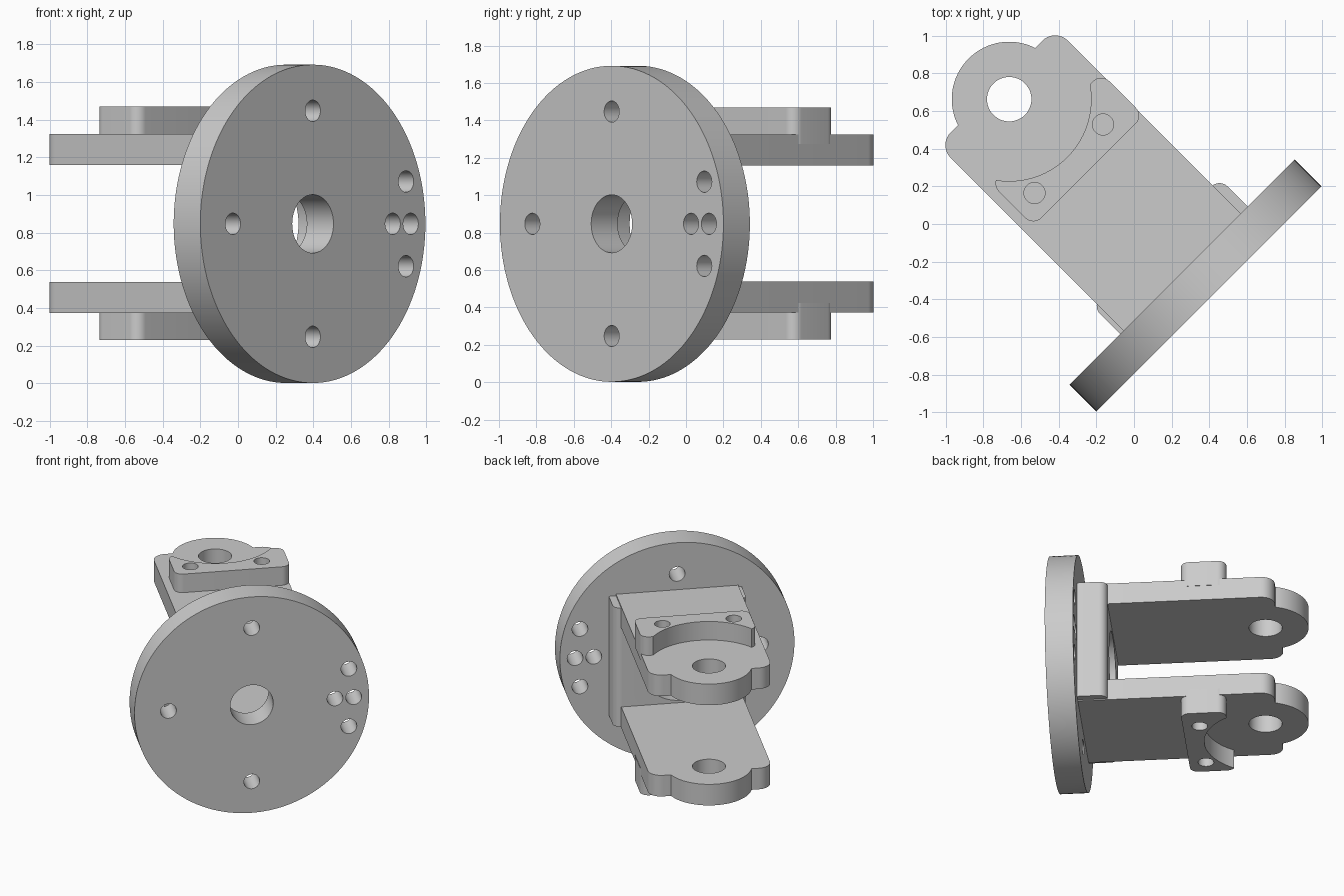
import bpy, bmesh
from math import cos, sin, acos, pi, radians
from mathutils import Matrix, Vector

default = bpy.data.objects.get("Cube")
if default:
    bpy.data.objects.remove(default, do_unlink=True)

TURN = Matrix.Rotation(radians(-45), 4, 'Z')   # bracket axis runs diagonally
MID = 0.847                                    # height of the flange centre

metal = bpy.data.materials.new("grey_metal")
metal.use_nodes = True
GREY = (0.6, 0.6, 0.6, 1)
metal.diffuse_color = GREY
metal.node_tree.nodes["Principled BSDF"].inputs["Base Color"].default_value = GREY


def arc(cx, cy, r, a0, a1, n=10):
    return [(cx + r * cos(a0 + (a1 - a0) * i / n), cy + r * sin(a0 + (a1 - a0) * i / n))
            for i in range(n + 1)]


def rounded_rect(x0, x1, y0, y1, r):
    corners = [(x1 - r, y1 - r), (x0 + r, y1 - r), (x0 + r, y0 + r), (x1 - r, y0 + r)]
    return [p for i, (x, y) in enumerate(corners) for p in arc(x, y, r, i * pi / 2, (i + 1) * pi / 2)]


def prism(name, outline, z0, z1):
    """Extrude a counter-clockwise outline between two heights."""
    bm = bmesh.new()
    face = bm.faces.new([bm.verts.new((x, y, z0)) for x, y in outline])
    top = bmesh.ops.extrude_face_region(bm, geom=[face])["geom"]
    bmesh.ops.translate(bm, vec=(0, 0, z1 - z0),
                        verts=[g for g in top if isinstance(g, bmesh.types.BMVert)])
    bmesh.ops.recalc_face_normals(bm, faces=bm.faces)
    return finish(name, bm)


def cylinder(name, r, depth, centre, along_x=False, segments=48):
    bm = bmesh.new()
    spin = Matrix.Rotation(pi / 2, 4, 'Y') if along_x else Matrix()
    bmesh.ops.create_cone(bm, cap_ends=True, segments=segments, radius1=r, radius2=r,
                          depth=depth, matrix=Matrix.Translation(Vector(centre)) @ spin)
    return finish(name, bm)


def finish(name, bm):
    mesh = bpy.data.meshes.new(name)
    bm.transform(TURN)
    bm.to_mesh(mesh)
    bm.free()
    mesh.materials.append(metal)
    ob = bpy.data.objects.new(name, mesh)
    bpy.context.collection.objects.link(ob)
    return ob


def activate(ob):
    bpy.ops.object.select_all(action='DESELECT')
    ob.select_set(True)
    bpy.context.view_layer.objects.active = ob


def cut(ob, cutters):
    activate(ob)
    for c in cutters:
        c.hide_render = True
        mod = ob.modifiers.new("cut", 'BOOLEAN')
        mod.operation, mod.solver, mod.object = 'DIFFERENCE', 'EXACT', c
        bpy.ops.object.modifier_apply(modifier=mod.name)
        bpy.data.objects.remove(c, do_unlink=True)
    bpy.ops.object.shade_smooth_by_angle(angle=radians(30))


# Round mounting flange with centre bore and bolt holes
flange = cylinder("flange", 0.845, 0.2, (0.462, 0, MID), True, 128)
bolts = [(0, 0.6), (0, -0.6), (-0.6, 0), (0.6, 0), (0.735, 0), (0.7, 0.225), (0.7, -0.225)]
cut(flange, [cylinder("bore_cutter", 0.155, 0.6, (0.46, 0, MID), True)] +
    [cylinder("bolt_cutter", 0.057, 0.6, (0.46, y, MID + z), True, 32) for y, z in bolts])

# Web plate behind the flange, rounded on its free edges, with a wide bore
R = 0.06
web_outline = ([(0.362, -0.465), (0.362, 0.492)] + arc(0.15 + R, 0.492 - R, R, pi / 2, pi)
               + arc(0.15 + R, R - 0.465, R, pi, 1.5 * pi))
web = prism("web_plate", web_outline, MID - 0.465, MID + 0.465)
cut(web, [cylinder("web_bore_cutter", 0.29, 1, (0.2, 0.014, MID), True, 64)])

# Fork arms with eared, rounded lug ends, and a bolt pad on each outer face
PIN, LUG, EAR = -0.937, 0.305, 0.095
meet = acos(-EAR / LUG)
arm_outline = ([(0.37, -0.44), (0.37, 0.44)] + arc(PIN, 0.44 - EAR, EAR, pi / 2, pi)
               + arc(PIN, 0, LUG, meet, 2 * pi - meet, 40)
               + arc(PIN, EAR - 0.44, EAR, pi, 1.5 * pi))
pad_outline = rounded_rect(-0.69, -0.37, -0.385, 0.443, 0.06)

for label, s in (("upper", 1), ("lower", -1)):
    def level(offset):
        return MID + 0.002 + s * offset
    arm = prism(label + "_arm", arm_outline, level(0.31), level(0.475))
    cut(arm, [cylinder("pin_cutter", 0.118, 1, (PIN, 0, level(0.4)))])
    pad = prism(label + "_pad", pad_outline, level(0.425), level(0.62))
    cut(pad, [cylinder("relief_cutter", 0.435, 1, (PIN, 0, level(0.5)), segments=96)] +
        [cylinder("pad_hole_cutter", 0.056, 0.3, (-0.49, y, level(0.62)), segments=32)
         for y in (-0.257, 0.257)])
